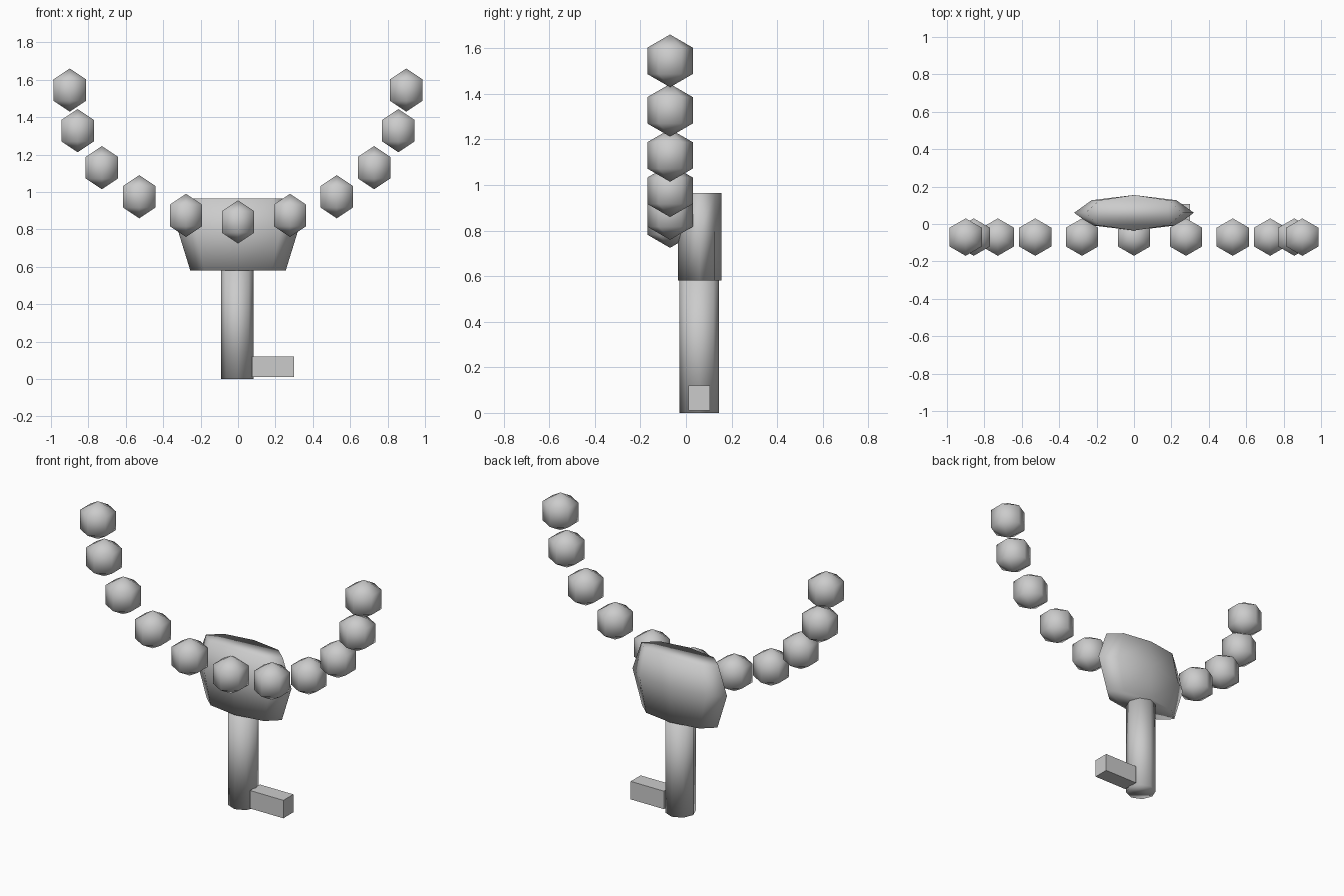
import bpy, bmesh, math
from mathutils import Matrix

if "Cube" in bpy.data.objects:
    bpy.data.objects.remove(bpy.data.objects["Cube"])

metal = bpy.data.materials.new("grey metal")
metal.diffuse_color = (0.6, 0.6, 0.6, 1)
metal.use_nodes = True
metal.node_tree.nodes["Principled BSDF"].inputs["Base Color"].default_value = metal.diffuse_color


def add_object(name, bm, smooth=True):
    bmesh.ops.recalc_face_normals(bm, faces=bm.faces[:])
    mesh = bpy.data.meshes.new(name)
    bm.to_mesh(mesh)
    bm.free()
    mesh.materials.append(metal)
    for p in mesh.polygons:
        p.use_smooth = smooth
    obj = bpy.data.objects.new(name, mesh)
    bpy.context.collection.objects.link(obj)
    return obj


def octagon_loft(name, cx, cy, levels):
    """Eight-sided solid; levels are (z, half width x, half depth y)."""
    bm = bmesh.new()
    rings = []
    for z, rx, ry in levels:
        rings.append([bm.verts.new((cx + rx * math.cos(i * math.pi / 4),
                                    cy + ry * math.sin(i * math.pi / 4), z))
                      for i in range(8)])
    for a, b in zip(rings, rings[1:]):
        for i in range(8):
            j = (i + 1) % 8
            bm.faces.new((a[i], a[j], b[j], b[i]))
    bm.faces.new(rings[0][::-1])
    bm.faces.new(rings[-1])
    return add_object(name, bm)


# Key: shaft and flattened, barrel-shaped head
octagon_loft("key_shaft", -0.004, 0.058, [(0, 0.086, 0.087), (0.585, 0.086, 0.087)])
octagon_loft("key_head", 0, 0.06,
             [(0.58, 0.255, 0.095), (0.79, 0.32, 0.095), (0.965, 0.26, 0.095)])

# Key tooth at the bottom of the shaft
bm = bmesh.new()
bmesh.ops.create_cube(bm, size=1, matrix=Matrix.Translation((0.1875, 0.058, 0.065))
                      @ Matrix.Diagonal((0.225, 0.096, 0.11, 1)))
add_object("key_tooth", bm, smooth=False)

# Chain of six-sided beads hanging in a U, mirrored left and right
half_chain = [(0, 0.84), (0.278, 0.875), (0.528, 0.975),
              (0.728, 1.13), (0.857, 1.328), (0.9, 1.545)]
for n, (x, z) in enumerate(half_chain):
    for side in ((1, -1) if x else (1,)):
        bm = bmesh.new()
        bmesh.ops.create_uvsphere(bm, u_segments=6, v_segments=3, radius=0.1155)
        bmesh.ops.translate(bm, verts=bm.verts[:], vec=(side * x, -0.07, z))
        add_object(f"chain_bead_{n}_{'right' if side > 0 else 'left'}", bm)
